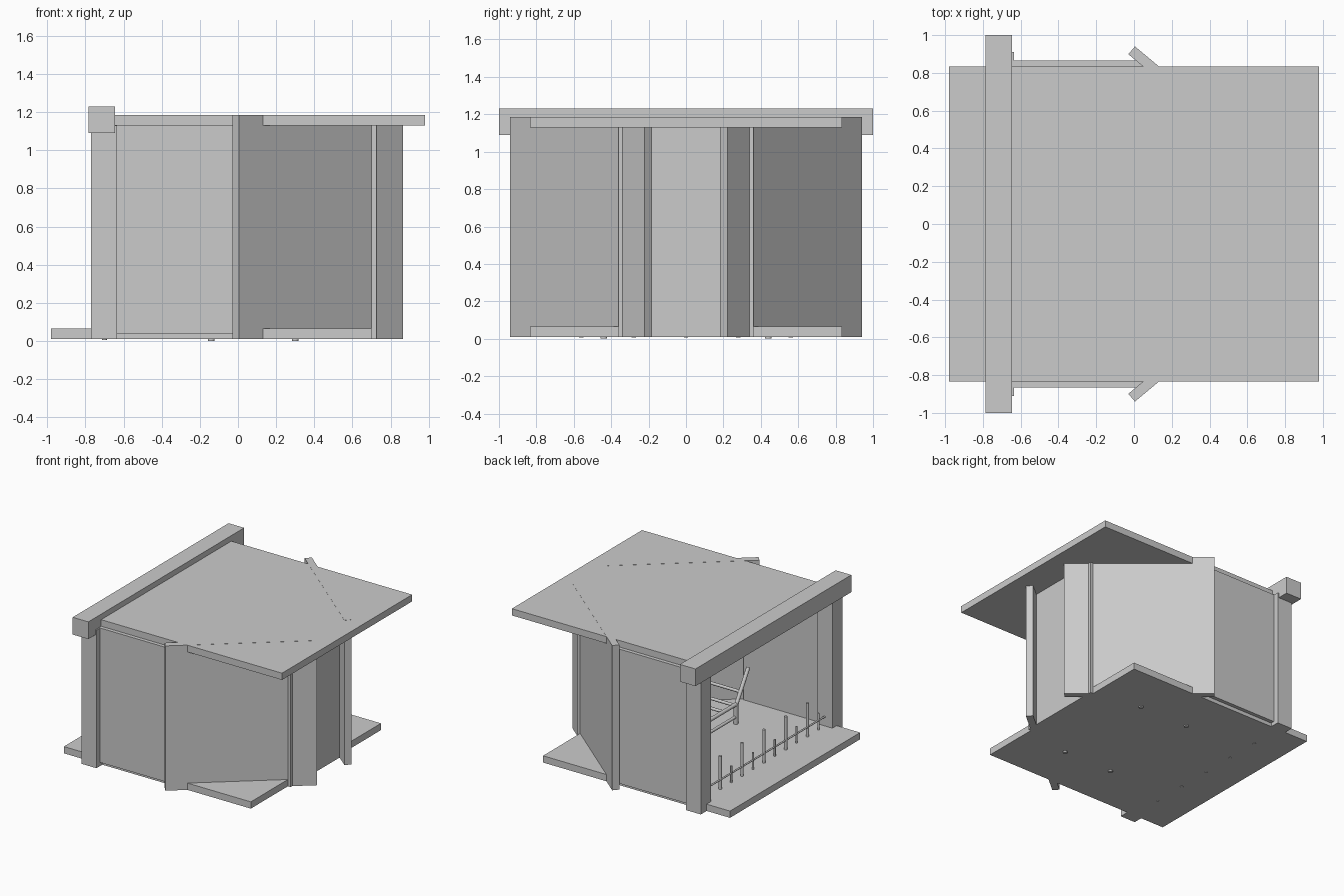
import bpy, bmesh
from mathutils import Vector

if "Cube" in bpy.data.objects:
    bpy.data.objects.remove(bpy.data.objects["Cube"])

grey = bpy.data.materials.new("plain grey")
grey.diffuse_color = (0.6, 0.6, 0.6, 1)
grey.use_nodes = True
grey.node_tree.nodes["Principled BSDF"].inputs["Base Color"].default_value = grey.diffuse_color


def finish(name, bm):
    bmesh.ops.recalc_face_normals(bm, faces=bm.faces[:])
    mesh = bpy.data.meshes.new(name)
    bm.to_mesh(mesh)
    bm.free()
    mesh.materials.append(grey)
    obj = bpy.data.objects.new(name, mesh)
    bpy.context.collection.objects.link(obj)
    return obj


def prism(name, outline, z0, z1):
    """Extrude a plan outline from z0 up to z1."""
    bm = bmesh.new()
    face = bm.faces.new([bm.verts.new((x, y, z0)) for x, y in outline])
    out = bmesh.ops.extrude_face_region(bm, geom=[face])
    verts = [v for v in out["geom"] if isinstance(v, bmesh.types.BMVert)]
    bmesh.ops.translate(bm, verts=verts, vec=(0, 0, z1 - z0))
    return finish(name, bm)


def box(name, x0, x1, y0, y1, z0, z1):
    return prism(name, [(x0, y0), (x1, y0), (x1, y1), (x0, y1)], z0, z1)


def rod(name, a, b, radius):
    """Round bar between two points."""
    a, b = Vector(a), Vector(b)
    d = b - a
    bm = bmesh.new()
    bmesh.ops.create_cone(bm, cap_ends=True, segments=12, radius1=radius,
                          radius2=radius, depth=d.length)
    bm.transform(d.to_track_quat('Z', 'Y').to_matrix().to_4x4())
    bmesh.ops.translate(bm, verts=bm.verts[:], vec=(a + b) / 2)
    obj = finish(name, bm)
    for p in obj.data.polygons:
        p.use_smooth = len(p.vertices) == 4
    return obj


# Floor, ceiling, back wall and the beam over the opening
box("floor", -0.98, 0.70, -0.835, 0.835, 0.01, 0.065)
box("ceiling", -0.66, 0.98, -0.835, 0.835, 1.13, 1.185)
box("back_wall", 0.67, 0.725, -0.36, 0.36, 0.01, 1.15)
box("opening_beam", -0.785, -0.645, -1.0, 1.0, 1.09, 1.23)

# Mirrored pillars, side walls and angled walls
for side, s in (("front", -1), ("rear", 1)):
    box(side + "_pillar", -0.77, -0.635, s * 0.78, s * 0.91, 0.01, 1.13)
    box(side + "_side_wall", -0.66, 0.05, s * 0.81, s * 0.865, 0.04, 1.132)
    plan = [(0.005, 0.94), (0.865, 0.222), (0.83, 0.181), (-0.03, 0.899)]
    prism(side + "_angled_wall", [(x, s * y) for x, y in plan], 0.01, 1.186)

# Railing along the opening: tall and short posts on a rail
rod("rail", (-0.70, -0.79, 0.14), (-0.70, 0.79, 0.14), 0.007)
for i in range(-2, 3):
    rod("tall_post", (-0.70, i * 0.28, 0.006), (-0.70, i * 0.28, 0.335), 0.012)
for i in range(6):
    y = -0.70 + i * 0.28
    rod("short_post", (-0.70, y, 0.05), (-0.70, y, 0.20), 0.008)

# Lounger: legs, two levels of side rails, slats and sloping back posts
for x in (-0.14, 0.30):
    for y in (-0.44, 0.44):
        rod("lounger_leg", (x, y, 0.0), (x, y, 0.22), 0.018)
    rod("lounger_seat_rail", (x, -0.44, 0.22), (x, 0.44, 0.22), 0.015)
    rod("lounger_low_rail", (x, -0.44, 0.12), (x, 0.44, 0.12), 0.012)
    rod("lounger_back_post", (x, -0.44, 0.21), (x, -0.60, 0.46), 0.015)
for i in range(7):
    y = -0.42 + i * 0.14
    rod("lounger_slat", (-0.14, y, 0.22), (0.30, y, 0.22), 0.012)
rod("lounger_back_bar", (-0.14, -0.50, 0.30), (0.30, -0.50, 0.30), 0.012)
